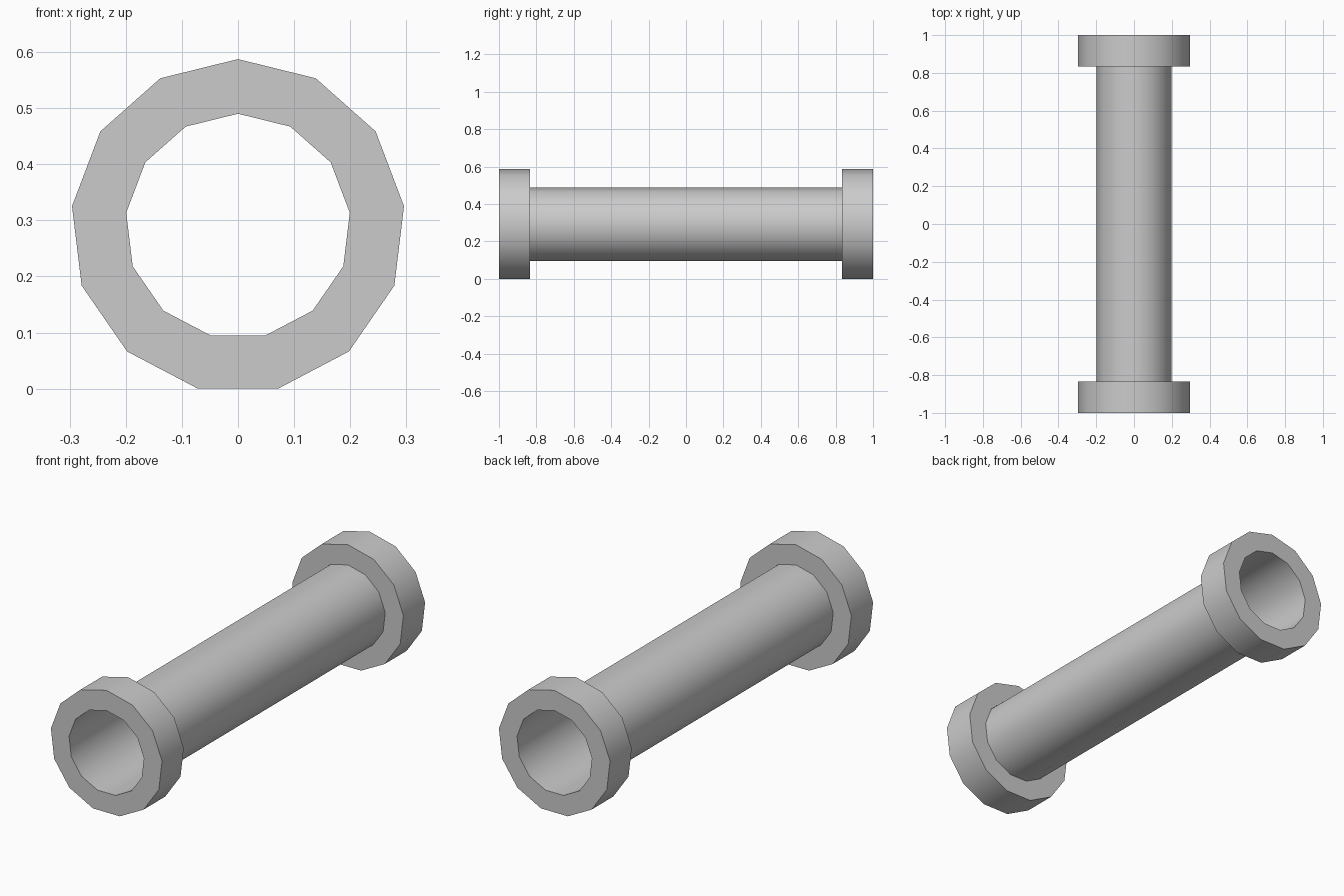
import bpy, bmesh
from math import sin, cos, pi

if "Cube" in bpy.data.objects:
    bpy.data.objects.remove(bpy.data.objects["Cube"])

SIDES = 13
R_OUT, R_IN = 0.298, 0.2007
R_TUBE = 0.2
CZ = R_OUT * cos(pi / SIDES)   # lower flat rests on z = 0


def sweep(name, profile, closed):
    """Turn a (radius, y) profile around the long axis, one corner pointing up."""
    bm = bmesh.new()
    loops = [[bm.verts.new((r * sin(2 * pi * i / SIDES), y, CZ + r * cos(2 * pi * i / SIDES)))
              for i in range(SIDES)] for r, y in profile]
    pairs = list(zip(loops, loops[1:]))
    if closed:
        pairs.append((loops[-1], loops[0]))
    for a, b in pairs:
        for i in range(SIDES):
            j = (i + 1) % SIDES
            bm.faces.new((a[i], a[j], b[j], b[i]))
    bmesh.ops.recalc_face_normals(bm, faces=bm.faces)
    mesh = bpy.data.meshes.new(name)
    bm.to_mesh(mesh)
    bm.free()
    ob = bpy.data.objects.new(name, mesh)
    bpy.context.collection.objects.link(ob)
    bpy.ops.object.select_all(action='DESELECT')
    ob.select_set(True)
    bpy.context.view_layer.objects.active = ob
    bpy.ops.object.shade_smooth_by_angle(angle=pi / 6)
    return ob


# Thin open tube, its ends tucked inside the collars
sweep("pipe_tube", [(R_TUBE, -0.86), (R_TUBE, 0.86)], False)

# Thick collar at each end
for name, s in (("front_collar", -1), ("back_collar", 1)):
    sweep(name, [(R_IN, s * 1.0), (R_OUT, s * 1.0),
                 (R_OUT, s * 0.835), (R_IN, s * 0.835)], True)
